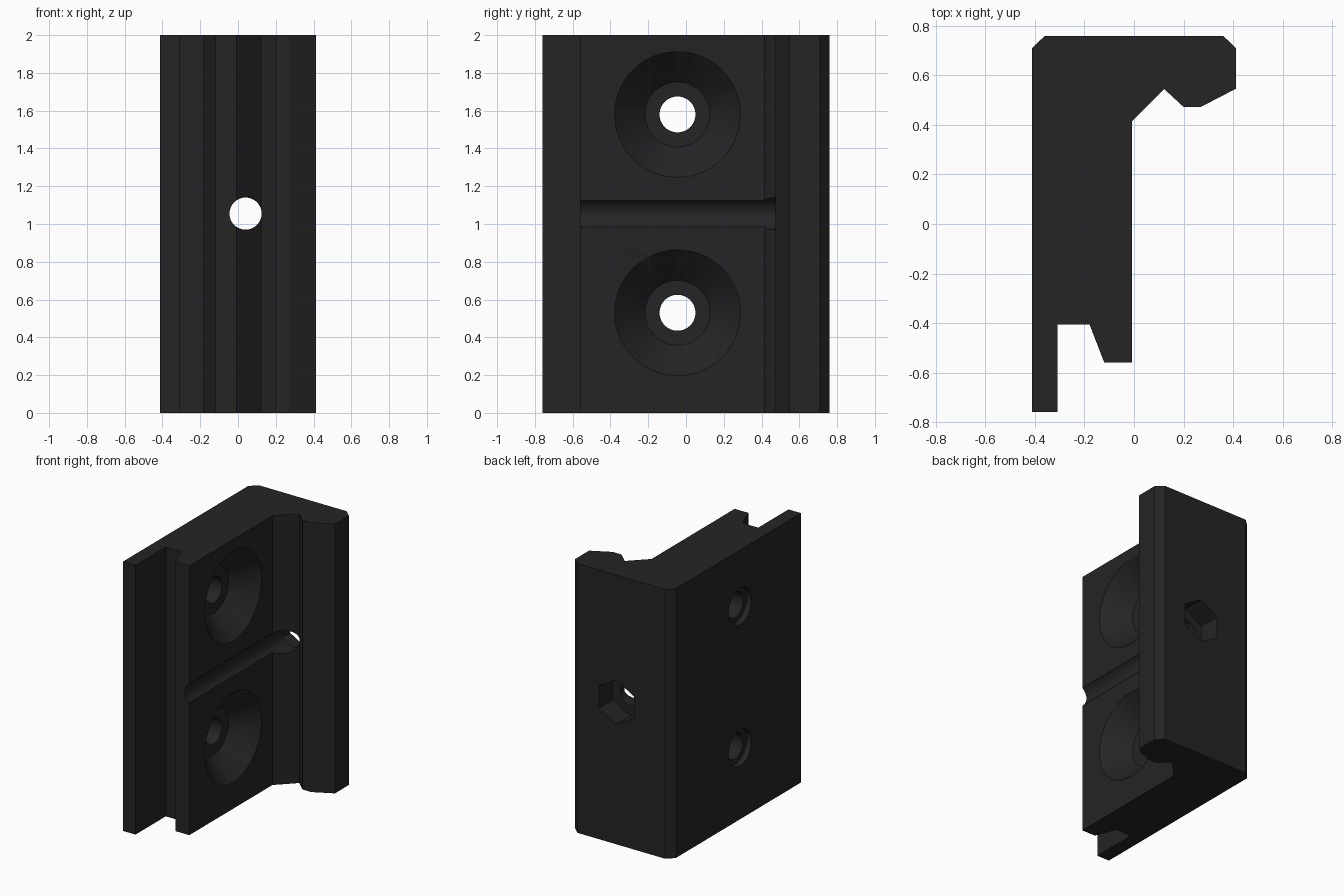
import bpy, bmesh, math
from mathutils import Matrix, Vector

if "Cube" in bpy.data.objects:
    bpy.data.objects.remove(bpy.data.objects["Cube"])

black = bpy.data.materials.new("matte black")
black.diffuse_color = (0.018, 0.018, 0.018, 1)
black.use_nodes = True
black.node_tree.nodes["Principled BSDF"].inputs["Base Color"].default_value = black.diffuse_color


def make_object(name, bm):
    bmesh.ops.recalc_face_normals(bm, faces=bm.faces)
    mesh = bpy.data.meshes.new(name)
    bm.to_mesh(mesh)
    bm.free()
    mesh.materials.append(black)
    obj = bpy.data.objects.new(name, mesh)
    bpy.context.collection.objects.link(obj)
    return obj


def lathe(name, profile, sides, matrix):
    """Closed solid of (height, radius) rings around local z, placed by matrix."""
    bm = bmesh.new()
    rings = []
    for h, r in profile:
        rings.append([bm.verts.new(matrix @ Vector((
            r * math.cos(math.tau * i / sides),
            r * math.sin(math.tau * i / sides), h))) for i in range(sides)])
    for a, b in zip(rings, rings[1:]):
        for i in range(sides):
            j = (i + 1) % sides
            bm.faces.new((a[i], a[j], b[j], b[i]))
    bm.faces.new(rings[0])
    bm.faces.new(rings[-1])
    return make_object(name, bm)


# Clamp body: hooked profile extruded upwards
outline = [(-.413, -.76), (-.31, -.76), (-.31, -.405), (-.18, -.405),
           (-.12, -.56), (-.008, -.56), (-.008, .415), (.122, .545),
           (.20, .473), (.27, .473), (.413, .547), (.413, .71),
           (.36, .76), (-.36, .76), (-.413, .71)]
bm = bmesh.new()
face = bm.faces.new([bm.verts.new((x, y, 0)) for x, y in outline])
top = bmesh.ops.extrude_face_region(bm, geom=[face])["geom"]
bmesh.ops.translate(bm, vec=(0, 0, 2),
                    verts=[v for v in top if isinstance(v, bmesh.types.BMVert)])
body = make_object("clamp_body", bm)

# Countersunk screw holes running along x
cutters = []
along_x = Matrix.Rotation(math.pi / 2, 4, 'Y')
screw = [(-.46, .135), (-.37, .135), (-.37, .095), (-.168, .095),
         (-.168, .172), (-.008, .333), (.042, .383)]
for z in (.53, 1.58):
    cutters.append(lathe("screw_hole_cutter", screw, 64,
                         Matrix.Translation((0, -.045, z)) @ along_x))

# Bolt channel along y, ending in a hexagonal nut pocket at the back
along_y = Matrix.Translation((.04, 0, 1.055)) @ Matrix.Rotation(-math.pi / 2, 4, 'X')
cutters.append(lathe("bolt_channel_cutter", [(-.9, .085), (.9, .085)], 48, along_y))
cutters.append(lathe("nut_pocket_cutter", [(.595, .165), (.85, .165)], 6,
                     along_y @ Matrix.Rotation(math.pi / 6, 4, 'Z')))

# Cut the holes out of the body
bpy.context.view_layer.objects.active = body
body.select_set(True)
for cutter in cutters:
    mod = body.modifiers.new("cut", 'BOOLEAN')
    mod.operation = 'DIFFERENCE'
    mod.solver = 'EXACT'
    mod.object = cutter
    bpy.ops.object.modifier_apply(modifier=mod.name)
for cutter in cutters:
    bpy.data.objects.remove(cutter)

bpy.ops.object.shade_smooth_by_angle(angle=math.radians(25))
